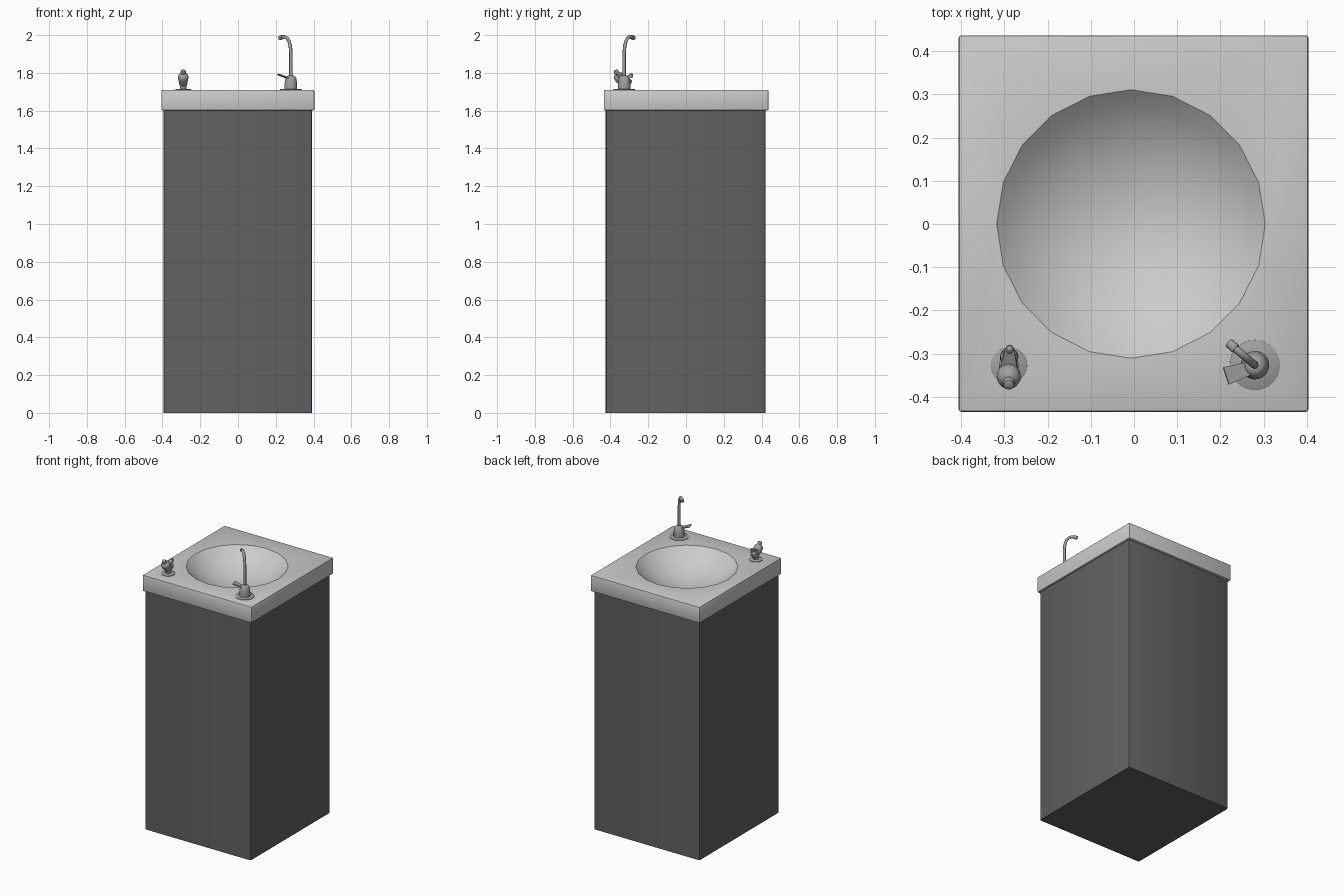
import bpy, bmesh, math
from mathutils import Vector

if "Cube" in bpy.data.objects:
    bpy.data.objects.remove(bpy.data.objects["Cube"])


def material(name, v):
    m = bpy.data.materials.new(name)
    m.diffuse_color = (v, v, v, 1)
    m.use_nodes = True
    m.node_tree.nodes["Principled BSDF"].inputs["Base Color"].default_value = m.diffuse_color
    return m


DARK = material("dark_panel", 0.12)
METAL = material("metal", 0.35)


def finish(bm, name, mat=None, angle=35):
    bmesh.ops.recalc_face_normals(bm, faces=bm.faces[:])
    me = bpy.data.meshes.new(name)
    bm.to_mesh(me)
    bm.free()
    ob = bpy.data.objects.new(name, me)
    bpy.context.collection.objects.link(ob)
    if mat:
        me.materials.append(mat)
    bpy.ops.object.select_all(action='DESELECT')
    ob.select_set(True)
    bpy.context.view_layer.objects.active = ob
    bpy.ops.object.shade_smooth_by_angle(angle=math.radians(angle))
    return ob


def box(x0, x1, y0, y1, z0, z1):
    bm = bmesh.new()
    bmesh.ops.create_cube(bm, size=1)
    for v in bm.verts:
        v.co = ((x0 + x1) / 2 + v.co.x * (x1 - x0),
                (y0 + y1) / 2 + v.co.y * (y1 - y0),
                (z0 + z1) / 2 + v.co.z * (z1 - z0))
    return bm


def skin(bm, rings, cap=True):
    n = len(rings[0])
    for a, b in zip(rings, rings[1:]):
        for i in range(n):
            bm.faces.new((a[i], a[(i + 1) % n], b[(i + 1) % n], b[i]))
    if cap:
        bm.faces.new(rings[0][::-1])
        bm.faces.new(rings[-1])


def lathe(name, base, tip, profile, n=20):
    """Turn (radius, distance) pairs around the axis from base towards tip."""
    base = Vector(base)
    axis = (Vector(tip) - base).normalized()
    q = Vector((0, 0, 1)).rotation_difference(axis)
    bm = bmesh.new()
    rings = [[bm.verts.new(base + q @ Vector((r * math.cos(k * math.tau / n),
                                              r * math.sin(k * math.tau / n), d)))
              for k in range(n)] for r, d in profile]
    skin(bm, rings)
    return finish(bm, name, METAL)


def wedge(name, a, b, wa, wb, ta, tb):
    """Flat tapered bar from a to b."""
    a, b = Vector(a), Vector(b)
    d = (b - a).normalized()
    side = d.cross(Vector((0, 0, 1))).normalized()
    up = side.cross(d)
    bm = bmesh.new()
    rings = [[bm.verts.new(p + side * w / 2 * s + up * t / 2 * u)
              for s, u in ((-1, -1), (1, -1), (1, 1), (-1, 1))]
             for p, w, t in ((a, wa, ta), (b, wb, tb))]
    skin(bm, rings)
    return finish(bm, name, METAL)


# Cabinet: open under the worktop, rounded upright edges
bm = box(-0.395, 0.392, -0.425, 0.421, 0, 1.61)
upright = [e for e in bm.edges if abs(e.verts[0].co.z - e.verts[1].co.z) > 1]
bmesh.ops.bevel(bm, geom=upright, offset=0.01, segments=2, affect='EDGES', profile=0.5)
bmesh.ops.delete(bm, geom=[f for f in bm.faces if f.calc_center_median().z > 1.6],
                 context='FACES_ONLY')
finish(bm, "cabinet", DARK)

# Worktop slab with the bowl sunk into it
TOP = 1.71
bm = box(-0.406, 0.404, -0.435, 0.437, 1.602, TOP)
bmesh.ops.bevel(bm, geom=bm.edges[:], offset=0.006, segments=2, affect='EDGES', profile=0.5)
bm.faces.ensure_lookup_table()
top = max(bm.faces, key=lambda f: f.calc_center_median().z)
low = min(bm.faces, key=lambda f: f.calc_center_median().z)
rim_edges = list(top.edges)
bmesh.ops.inset_region(bm, faces=[low], thickness=0.02)
bmesh.ops.delete(bm, geom=[top, low], context='FACES_ONLY')
R, DEPTH, N = 0.311, 0.13, 20
big = (R * R + DEPTH * DEPTH) / (2 * DEPTH)
phi = math.asin(R / big)
rings = []
for j in range(9):
    t = phi * (1 - j / 8.5)
    z = TOP - DEPTH + big * (1 - math.cos(t))
    rings.append([bm.verts.new((-0.007 + big * math.sin(t) * math.cos(k * math.tau / N),
                                big * math.sin(t) * math.sin(k * math.tau / N), z))
                  for k in range(N)])
skin(bm, rings, cap=False)
bm.faces.new(rings[-1])
circle = [bm.edges.get((rings[0][k], rings[0][(k + 1) % N])) for k in range(N)]
bmesh.ops.triangle_fill(bm, edges=rim_edges + circle, use_beauty=True,
                        normal=(0, 0, 1))
finish(bm, "worktop_with_basin", angle=30)

# Tall bottle filler: flange, body, lever
fx, fy = 0.28, -0.327
lathe("filler_flange", (fx, fy, TOP - 0.002), (fx, fy, 2), [(0.058, 0), (0.058, 0.005), (0.055, 0.007)], 32)
lathe("filler_body", (fx, fy, TOP), (fx, fy, 2),
      [(0.033, 0), (0.033, 0.035), (0.030, 0.055), (0.025, 0.068), (0.018, 0.074), (0.012, 0.076)], 24)
wedge("filler_lever", (fx - 0.008, fy - 0.006, 1.770), (0.213, -0.352, 1.792),
      0.030, 0.042, 0.010, 0.005)

# Gooseneck pipe swept along a curve, leaning over the bowl
cu = bpy.data.curves.new("gooseneck_path", 'CURVE')
cu.dimensions = '3D'
cu.bevel_depth = 0.009
cu.bevel_resolution = 2
cu.use_fill_caps = True
path = [(0, 1.77), (0, 1.91), (0.004, 1.94), (0.013, 1.967), (0.026, 1.984),
        (0.042, 1.991), (0.058, 1.990), (0.068, 1.987)]
sp = cu.splines.new('POLY')
sp.points.add(len(path) - 1)
ux, uy = -0.76, 0.65
for p, (d, z) in zip(sp.points, path):
    p.co = (fx + ux * d, fy + uy * d, z, 1)
tmp = bpy.data.objects.new("gooseneck_path", cu)
bpy.context.collection.objects.link(tmp)
bpy.context.view_layer.update()
bm = bmesh.new()
bm.from_mesh(tmp.to_mesh())
bpy.data.objects.remove(tmp)
finish(bm, "gooseneck_pipe", METAL, 50)
lathe("filler_nozzle", (fx + ux * 0.058, fy + uy * 0.058, 1.990),
      (fx + ux * 0.08, fy + uy * 0.08, 1.984), [(0.0115, 0), (0.0115, 0.022), (0.009, 0.023)], 12)

# Drinking bubbler: flange, stem, push-button arm and hooded spout
bx, by = -0.29, -0.328
lathe("bubbler_flange", (bx, by, TOP - 0.002), (bx, by, 2), [(0.042, 0), (0.042, 0.005), (0.039, 0.007)], 28)
lathe("bubbler_stem", (bx, by, TOP), (bx, by, 2),
      [(0.017, 0), (0.017, 0.015), (0.021, 0.03), (0.023, 0.045), (0.016, 0.055)])
lathe("bubbler_button", (bx, by - 0.002, 1.735), (bx, by - 0.047, 1.815),
      [(0.016, 0), (0.023, 0.02), (0.027, 0.038), (0.028, 0.050), (0.025, 0.061),
       (0.017, 0.069), (0.013, 0.072), (0.014, 0.080), (0.012, 0.088), (0.006, 0.091)])
lathe("bubbler_spout", (bx, by + 0.002, 1.732), (bx + 0.002, by + 0.036, 1.775),
      [(0.017, 0), (0.021, 0.02), (0.021, 0.034), (0.016, 0.044), (0.010, 0.047)])
wedge("spout_hood", (bx, by - 0.002, 1.768), (bx + 0.002, by + 0.038, 1.790),
      0.038, 0.022, 0.016, 0.008)
lathe("spout_tip", (bx + 0.002, by + 0.034, 1.775), (bx + 0.002, by + 0.041, 1.80),
      [(0.010, 0), (0.010, 0.018), (0.006, 0.023)], 12)
